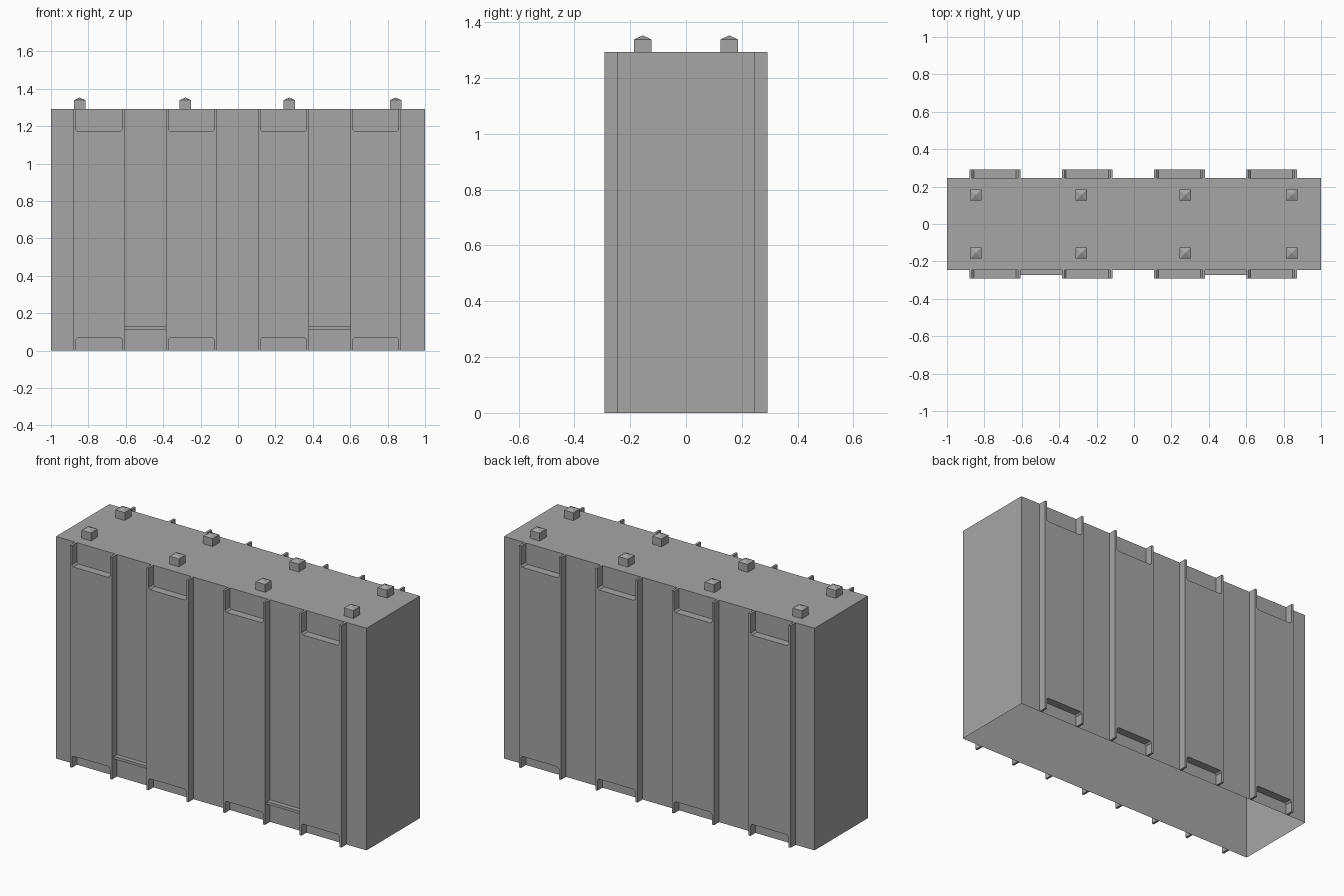
import bpy
import bmesh

cube = bpy.data.objects.get("Cube")
if cube:
    bpy.data.objects.remove(cube, do_unlink=True)

GREY = (0.38, 0.38, 0.38, 1.0)
grey = bpy.data.materials.new("plain_grey")
grey.use_nodes = True
grey.diffuse_color = GREY
grey.node_tree.nodes["Principled BSDF"].inputs["Base Color"].default_value = GREY

HEIGHT = 1.293       # top of the body
WALL = 0.246         # half depth of the body
FACE = 0.2925        # half depth over the panels
PANEL_HALF = 0.1355
PANEL_X = [-0.743, -0.25, 0.243, 0.736]
PEG_X = [-0.847, -0.281, 0.274, 0.843]


def finish(name, bm):
    mesh = bpy.data.meshes.new(name)
    bm.to_mesh(mesh)
    bm.free()
    obj = bpy.data.objects.new(name, mesh)
    mesh.materials.append(grey)
    bpy.context.collection.objects.link(obj)
    return obj


def box_mesh(low, high):
    bm = bmesh.new()
    bmesh.ops.create_cube(bm, size=1)
    for v in bm.verts:
        for i in range(3):
            v.co[i] = high[i] if v.co[i] > 0 else low[i]
    return bm


def drop_faces(bm, test):
    bm.normal_update()
    doomed = [f for f in bm.faces if test(f.normal)]
    bmesh.ops.delete(bm, geom=doomed, context='FACES')


# Hollow body, open underneath
body = box_mesh((-1, -WALL, 0), (1, WALL, HEIGHT))
drop_faces(body, lambda n: n.z < -0.9)
finish("body", body)


# Raised panel with notched ends and thin flanges beside each notch
def panel(name, x, side):
    inner, cut = PANEL_HALF - 0.013, 0.01
    low, high = 0.07, HEIGHT - 0.122
    right = [(inner - cut, low), (inner, low - cut), (inner, 0), (PANEL_HALF, 0),
             (PANEL_HALF, HEIGHT), (inner, HEIGHT), (inner, high + cut), (inner - cut, high)]
    outline = right + [(-px, pz) for px, pz in reversed(right)]
    bm = bmesh.new()
    face = bm.faces.new([bm.verts.new((x + px, side * FACE, pz)) for px, pz in outline])
    # Sweep the outline back to the wall, leaving the hidden side open
    sweep = bmesh.ops.extrude_edge_only(bm, edges=list(face.edges))
    for v in sweep["geom"]:
        if isinstance(v, bmesh.types.BMVert):
            v.co.y = side * WALL
    bmesh.ops.recalc_face_normals(bm, faces=bm.faces)
    bm.normal_update()
    if face.normal.y * side < 0:
        bmesh.ops.reverse_faces(bm, faces=bm.faces)
    finish(name, bm)


for side, label in ((-1, "front"), (1, "back")):
    for i, x in enumerate(PANEL_X):
        panel(f"{label}_panel_{i + 1}", x, side)

# Crossbars in the two outer channels of the front
for label, a, b in (("right", 0, 1), ("left", 2, 3)):
    low = (PANEL_X[a] + PANEL_HALF, -0.273, 0.112)
    high = (PANEL_X[b] - PANEL_HALF, -WALL, 0.128)
    bar = box_mesh(low, high)
    drop_faces(bar, lambda n: n.y > 0.9)
    finish(f"{label}_crossbar", bar)

# Square pegs with shallow pyramid tips
for side, label in ((-1, "front"), (1, "back")):
    for i, x in enumerate(PEG_X):
        y, r = side * 0.155, 0.0305
        peg = box_mesh((x - r, y - r, HEIGHT), (x + r, y + r, 1.339))
        peg.normal_update()
        top = [f for f in peg.faces if f.normal.z > 0.9]
        tip = bmesh.ops.poke(peg, faces=top)["verts"][0]
        tip.co.z = 1.353
        drop_faces(peg, lambda n: n.z < -0.9)
        finish(f"{label}_peg_{i + 1}", peg)
